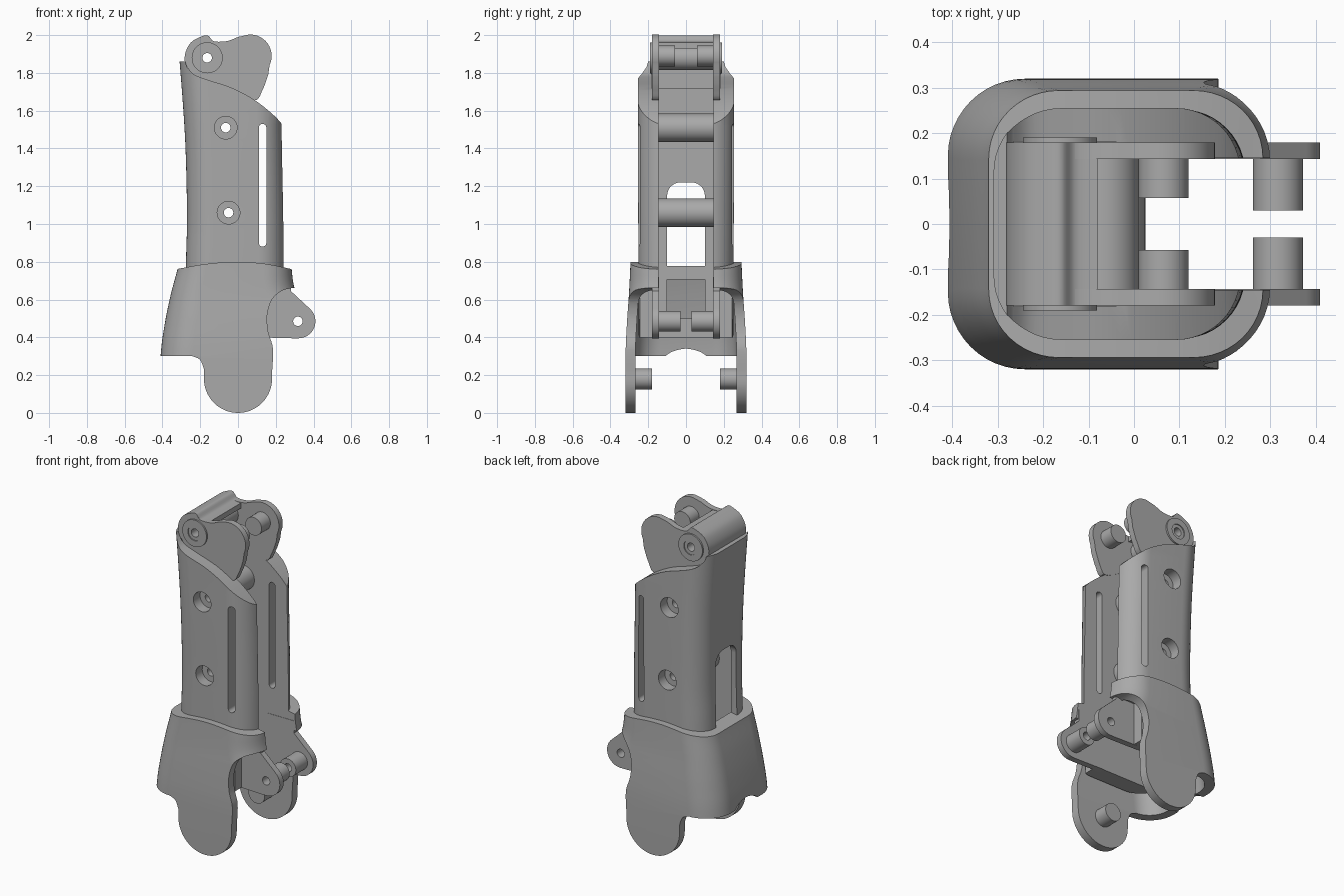
import bpy, bmesh, math
from mathutils import Vector

cube = bpy.data.objects.get("Cube")
if cube:
    bpy.data.objects.remove(cube)

grey = bpy.data.materials.new("plain grey")
grey.use_nodes = True
grey.diffuse_color = (0.4, 0.4, 0.4, 1)
grey.node_tree.nodes["Principled BSDF"].inputs["Base Color"].default_value = (0.4, 0.4, 0.4, 1)


def skin(name, rings):
    """Closed solid through a stack of equal-length rings."""
    bm = bmesh.new()
    loops = [[bm.verts.new(p) for p in ring] for ring in rings]
    n = len(loops[0])
    for a, b in zip(loops, loops[1:]):
        for i in range(n):
            j = (i + 1) % n
            bm.faces.new((a[i], a[j], b[j], b[i]))
    bm.faces.new(loops[0])
    bm.faces.new(loops[-1])
    bmesh.ops.recalc_face_normals(bm, faces=bm.faces)
    mesh = bpy.data.meshes.new(name)
    bm.to_mesh(mesh)
    bm.free()
    mesh.materials.append(grey)
    ob = bpy.data.objects.new(name, mesh)
    bpy.context.collection.objects.link(ob)
    return ob


def plate(name, pts, y0, y1):
    """Side profile (x, z) extruded along y."""
    return skin(name, [[(x, y, z) for x, z in pts] for y in (y0, y1)])


def arc(cx, cz, r, a0, a1, n=16):
    return [(cx + r * math.cos(math.radians(a0 + (a1 - a0) * i / n)),
             cz + r * math.sin(math.radians(a0 + (a1 - a0) * i / n))) for i in range(n + 1)]


def pin(name, x, z, r, y0, y1):
    return plate(name, arc(x, z, r, 0, 352.5, 47), y0, y1)


def box(name, x, y, z):
    return skin(name, [[(x[0], y[0], h), (x[1], y[0], h), (x[1], y[1], h), (x[0], y[1], h)] for h in z])


def section(x0, x1, hy, r, z):
    """Rounded rectangle at height z."""
    pts = []
    for cx, cy, a in ((x1 - r, hy - r, 0), (x0 + r, hy - r, 90), (x0 + r, r - hy, 180), (x1 - r, r - hy, 270)):
        pts += arc(cx, cy, r, a, a + 90, 12)
    return [(x, y, z) for x, y in pts]


def spline(rows, steps=6):
    """Smooth interpolation through rows of section values."""
    vs = [Vector(r) for r in rows]
    out = []
    for i in range(len(vs) - 1):
        p0, p1, p2, p3 = vs[max(i - 1, 0)], vs[i], vs[i + 1], vs[min(i + 2, len(vs) - 1)]
        for k in range(steps):
            t = k / steps
            out.append(0.5 * (2 * p1 + (p2 - p0) * t + (2 * p0 - 5 * p1 + 4 * p2 - p3) * t * t
                              + (3 * p1 - p0 - 3 * p2 + p3) * t ** 3))
    return out + [vs[-1]]


def smooth(pts, steps=5):
    return [tuple(v) for v in spline(pts, steps)]


def cut(ob, tool, op="DIFFERENCE", keep=False):
    mod = ob.modifiers.new("cut", "BOOLEAN")
    mod.operation, mod.solver, mod.object = op, "EXACT", tool
    bpy.context.view_layer.objects.active = ob
    bpy.ops.object.modifier_apply(modifier=mod.name)
    if not keep:
        bpy.data.objects.remove(tool)


# Upper sleeve: lofted body trimmed to its side outline
rows = [(-.28, .245, .25, .14, .38), (-.275, .245, .252, .14, .8), (-.27, .243, .253, .14, 1.05),
        (-.28, .235, .255, .14, 1.45), (-.31, .23, .255, .14, 1.87), (-.325, .23, .255, .14, 2.0)]
sleeve = skin("sleeve", [section(*r) for r in spline(rows)])
outline = [(-.4, .4), (.15, .4), (.15, .66), (.4, .66), (.4, 1.48)]
outline += smooth([(.24, 1.52), (.19, 1.575), (.09, 1.655), (-.03, 1.72), (-.15, 1.76), (-.23, 1.79), (-.27, 1.83)])
outline += [(-.28, 1.86), (-.4, 1.865)]
cut(sleeve, plate("trim", outline, -1, 1), "INTERSECT")
cut(sleeve, box("channel", (-.235, 1), (-.145, .145), (0, 3)))
cut(sleeve, box("link_pocket", (-.265, .1), (-.182, .182), (1.72, 3)))
# Back window with rounded top
window = [(-.1, .5), (.1, .5)] + arc(.03, 1.15, .07, 0, 90, 8) + arc(-.03, 1.15, .07, 90, 180, 8)
cut(sleeve, skin("window", [[(x, y, z) for y, z in window] for x in (-.6, -.1)]))
# Long side slots
cut(sleeve, plate("slot", arc(.13, 1.51, .02, 0, 180) + arc(.13, .9, .02, 180, 360), -1, 1))

# Cross pins inside the sleeve, with counterbored through holes
for i, (x, z) in enumerate([(-.065, 1.51), (-.05, 1.06)]):
    for s in (-1, 1):
        cut(sleeve, pin("bore", x, z, .06, s * .19, s * .5))
    cut(sleeve, pin("bore", x, z, .025, -1, 1))
    rod = pin("cross_pin_%d" % (i + 1), x, z, .075, -.146, .146)
    cut(rod, pin("bore", x, z, .025, -1, 1))

# Lower shell: flared cuff with two rounded side tongues
rows = [(-.425, .5, .32, .16, -.01), (-.41, .5, .32, .17, .3), (-.388, .42, .313, .17, .47),
        (-.355, .31, .302, .16, .63), (-.318, .283, .295, .15, .77), (-.31, .28, .293, .15, .83)]
levels = spline(rows)
shell = skin("shell", [section(*r) for r in levels])
outline = arc(0, .18, .18, 180, 360, 28)
outline += smooth([(.18, .21), (.185, .34), (.16, .43), (.155, .52), (.18, .6), (.23, .645), (.28, .66)])
outline += [(.4, .66), (.4, .745)] + smooth([(.28, .762), (.14, .79), (-.02, .8), (-.18, .787), (-.32, .762)])
outline += [(-.6, .74), (-.6, .3)] + smooth([(-.24, .3), (-.2, .28), (-.18, .23)])
cut(shell, plate("trim", outline, -1, 1), "INTERSECT")
t = .052
hollow = [section(r[0] + t, r[1] - t, r[2] - t, r[3] - .04, r[4]) for r in levels if r[4] < .72]
cut(shell, skin("hollow", hollow))
cut(shell, box("opening", (-.235, 1), (-.145, .145), (-1, 3)))
# Shallow scallop in the back hem
hem = [(-.11, .2), (.11, .2)] + smooth([(.11, .3), (.07, .325), (0, .34), (-.07, .325), (-.11, .3)])
cut(shell, skin("hem", [[(x, y, z) for y, z in hem] for x in (-.6, -.2)]))

# Side profiles of the lower ear and the top link
ear_outline = [(.1, .4), (.29, .395)] + arc(.32, .485, .09, -90, 50) + [(.28, .645), (.28, .72), (.1, .72)]
link_outline = arc(.065, 1.89, .113, -25, 95) + smooth(
    [(.0, 1.99), (-.06, 1.968), (-.13, 1.968), (-.16, 1.998), (-.2, 1.99), (-.25, 1.96), (-.28, 1.9), (-.275, 1.84)])
link_outline += smooth([(-.24, 1.79), (-.16, 1.76), (-.05, 1.72), (.085, 1.655), (.13, 1.71), (.16, 1.79)])

for s, side in ((1, "left"), (-1, "right")):
    # Lower ear and its hollow stub
    ear = plate("ear_" + side, ear_outline, s * .143, s * .18)
    stub = pin("ear_pin_" + side, .317, .485, .055, s * .03, s * .146)
    for ob in (ear, stub):
        cut(ob, pin("bore", .317, .485, .025, -1, 1))
    # Tongue pin
    pin("tongue_pin_" + side, 0, .18, .055, s * .18, s * .275)
    # Top link plate, pivot boss and stub
    link = plate("link_" + side, link_outline, s * .143, s * .18)
    boss = pin("pivot_boss_" + side, -.163, 1.88, .082, s * .17, s * .19)
    cut(boss, pin("recess", -.163, 1.88, .045, s * .184, s * .3))
    for ob in (link, boss):
        cut(ob, pin("bore", -.163, 1.88, .025, -1, 1))
    pin("link_pin_" + side, .065, 1.89, .055, s * .057, s * .146)

# Curved bridge joining the two link plates, and the hollow pivot
bridge = smooth([(-.28, 1.83), (-.28, 1.9), (-.25, 1.96), (-.2, 1.99), (-.16, 1.998), (-.13, 1.968), (-.08, 1.962)])
bridge += smooth([(-.08, 1.93), (-.16, 1.935), (-.22, 1.9), (-.235, 1.83)])
plate("link_bridge", bridge, -.179, .179)
pivot = pin("pivot", -.163, 1.88, .065, -.146, .146)
cut(pivot, pin("bore", -.163, 1.88, .025, -1, 1))

# Smooth curved faces, keep edges crisp
for ob in bpy.context.collection.objects:
    ob.select_set(ob.type == "MESH")
bpy.ops.object.shade_smooth_by_angle(angle=math.radians(30))
